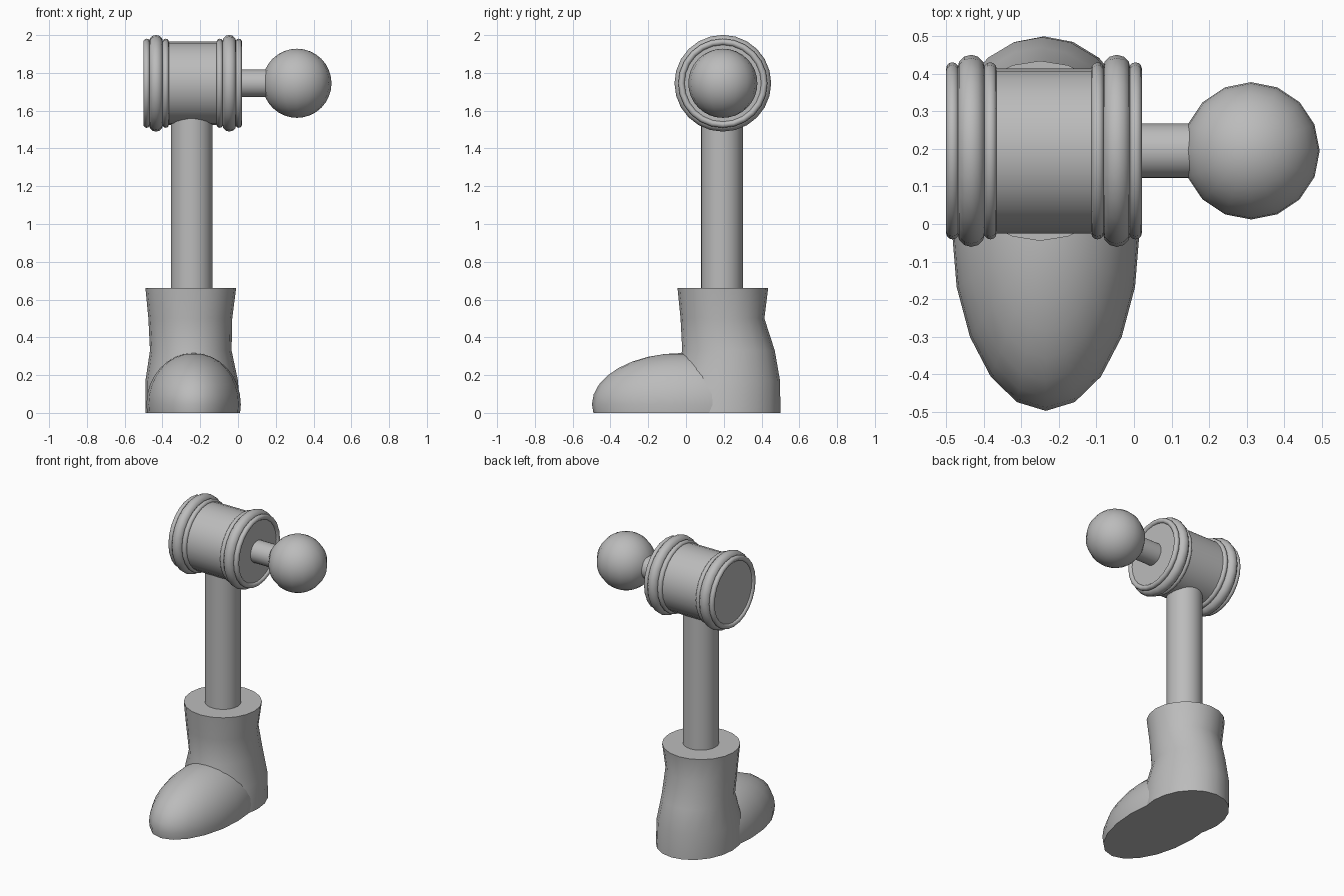
import bpy, bmesh, math
from mathutils import Matrix, Vector

default = bpy.data.objects.get("Cube")
if default:
    bpy.data.objects.remove(default, do_unlink=True)

grey = bpy.data.materials.new("plain_grey")
grey.use_nodes = True
COLOUR = (0.5, 0.5, 0.5, 1)
grey.diffuse_color = COLOUR
grey.node_tree.nodes["Principled BSDF"].inputs["Base Color"].default_value = COLOUR

SIDES = 20
AXLE_Y, AXLE_Z = 0.195, 1.745
BARREL_X = -0.24


def finish(obj, name):
    obj.name = name
    obj.data.materials.append(grey)
    bpy.ops.object.select_all(action="DESELECT")
    obj.select_set(True)
    bpy.context.view_layer.objects.active = obj
    bpy.ops.object.shade_smooth_by_angle(angle=math.radians(40))
    return obj


def from_bmesh(bm, name):
    bmesh.ops.recalc_face_normals(bm, faces=bm.faces)
    mesh = bpy.data.meshes.new(name)
    bm.to_mesh(mesh)
    bm.free()
    obj = bpy.data.objects.new(name, mesh)
    bpy.context.collection.objects.link(obj)
    return finish(obj, name)


def cylinder(name, radius, start, end):
    a, b = Vector(start), Vector(end)
    turn = (b - a).to_track_quat("Z", "Y").to_euler()
    bpy.ops.mesh.primitive_cylinder_add(vertices=24, radius=radius, depth=(b - a).length,
                                        location=(a + b) / 2, rotation=turn)
    finish(bpy.context.object, name)


# Barrel across the top, with three rounded rings at each end
cylinder("barrel", 0.22, (BARREL_X - 0.248, AXLE_Y, AXLE_Z), (BARREL_X + 0.248, AXLE_Y, AXLE_Z))
for side, sign in (("left", 1), ("right", -1)):
    for part, offset, thick in (("inner", 0.143, 0.017), ("middle", 0.194, 0.037), ("outer", 0.244, 0.017)):
        bpy.ops.mesh.primitive_torus_add(major_segments=24, minor_segments=12,
                                         major_radius=0.219, minor_radius=thick,
                                         location=(BARREL_X + sign * offset, AXLE_Y, AXLE_Z),
                                         rotation=(0, math.pi / 2, 0))
        finish(bpy.context.object, f"{side}_{part}_ring")

# Axle and ball on the left end
cylinder("axle", 0.073, (-0.05, AXLE_Y, AXLE_Z), (0.25, AXLE_Y, AXLE_Z))
bpy.ops.mesh.primitive_uv_sphere_add(segments=16, ring_count=16, radius=0.183,
                                     location=(0.312, AXLE_Y, AXLE_Z))
finish(bpy.context.object, "ball")

# Leg post
cylinder("leg_post", 0.111, (-0.245, 0.19, 0.6), (-0.245, 0.19, 1.65))

# Boot shaft lofted through elliptical sections: z, centre x, centre y, half width, half depth
sections = [(0, -0.24, 0.2, 0.25, 0.3), (0.17, -0.245, 0.212, 0.245, 0.286),
            (0.33, -0.25, 0.225, 0.216, 0.245), (0.5, -0.2525, 0.193, 0.222, 0.222),
            (0.66, -0.25, 0.195, 0.24, 0.24)]
bm = bmesh.new()
rings = []
for z, cx, cy, rx, ry in sections:
    angles = [2 * math.pi * i / SIDES for i in range(SIDES)]
    rings.append([bm.verts.new((cx + rx * math.cos(a), cy + ry * math.sin(a), z)) for a in angles])
for low, high in zip(rings, rings[1:]):
    for i in range(SIDES):
        j = (i + 1) % SIDES
        bm.faces.new((low[i], low[j], high[j], high[i]))
bm.faces.new(rings[0])
bm.faces.new(rings[-1])
from_bmesh(bm, "boot_shaft")

# Boot toe: an ellipsoid cut flat at the sole
bm = bmesh.new()
bmesh.ops.create_uvsphere(bm, u_segments=SIDES, v_segments=16, radius=1)
bmesh.ops.transform(bm, verts=bm.verts, matrix=Matrix.Translation((-0.235, -0.02, 0.045))
                    @ Matrix.Diagonal((0.25, 0.478, 0.272, 1)))
cut = bmesh.ops.bisect_plane(bm, geom=bm.verts[:] + bm.edges[:] + bm.faces[:],
                             plane_co=(0, 0, 0), plane_no=(0, 0, 1), clear_inner=True)
bmesh.ops.edgeloop_fill(bm, edges=[e for e in cut["geom_cut"] if isinstance(e, bmesh.types.BMEdge)])
from_bmesh(bm, "boot_toe")
